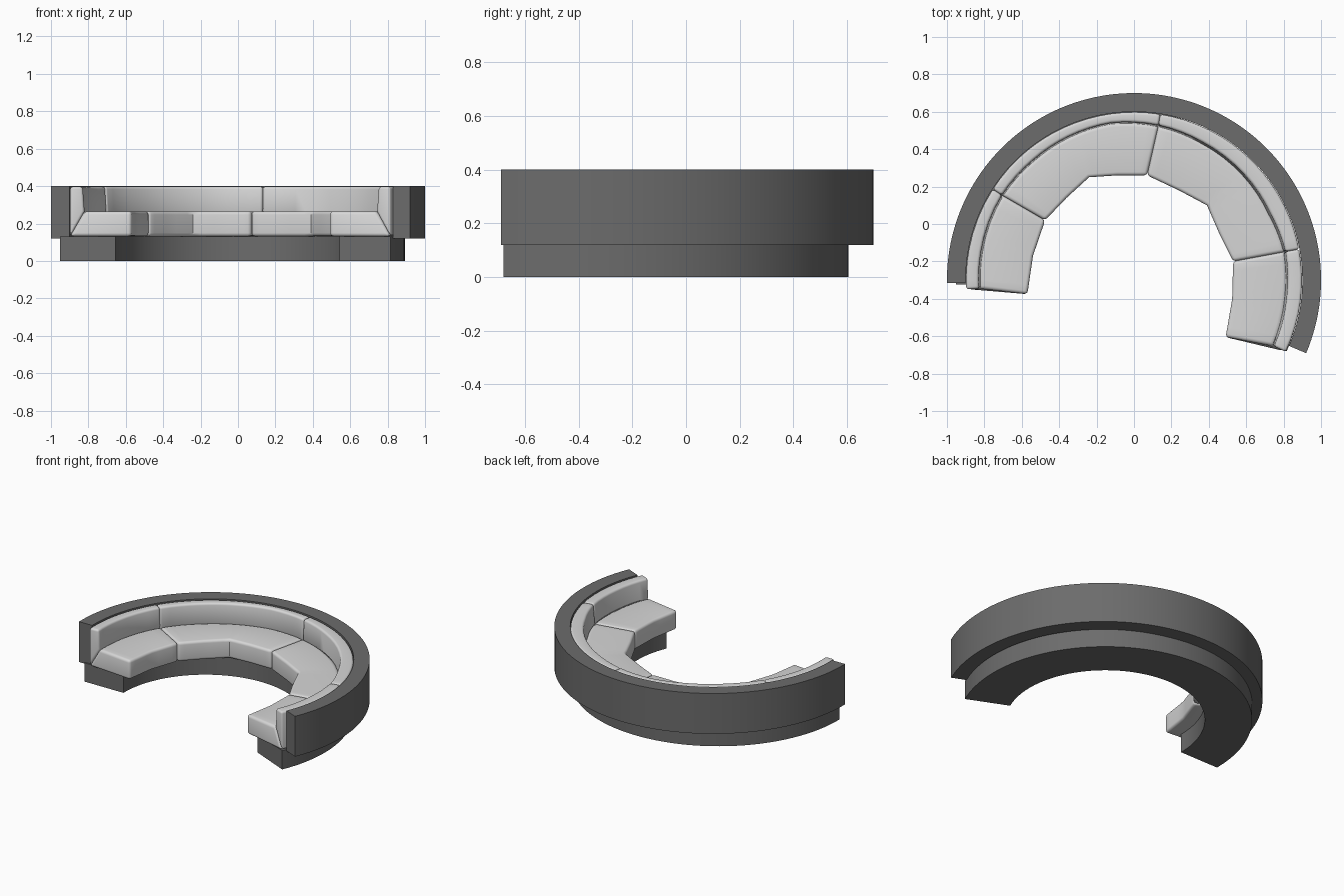
import bpy, bmesh, math
from mathutils import Vector

if "Cube" in bpy.data.objects:
    bpy.data.objects.remove(bpy.data.objects["Cube"])


def material(name, value):
    m = bpy.data.materials.new(name)
    m.diffuse_color = (value, value, value, 1)
    m.use_nodes = True
    m.node_tree.nodes["Principled BSDF"].inputs["Base Color"].default_value = m.diffuse_color
    return m


DARK = material("dark grey shell", 0.15)
LIGHT = material("light grey upholstery", 0.68)


def loft(name, sections, mat, bevel=0.0):
    """Join equal cross-sections into a closed solid with end caps."""
    bm = bmesh.new()
    rings = [[bm.verts.new(p) for p in s] for s in sections]
    n = len(rings[0])
    for a, b in zip(rings, rings[1:]):
        for i in range(n):
            j = (i + 1) % n
            bm.faces.new((a[i], a[j], b[j], b[i]))
    bm.faces.new(rings[0])
    bm.faces.new(rings[-1])
    bmesh.ops.recalc_face_normals(bm, faces=bm.faces)
    mesh = bpy.data.meshes.new(name)
    bm.to_mesh(mesh)
    bm.free()
    mesh.materials.append(mat)
    ob = bpy.data.objects.new(name, mesh)
    bpy.context.collection.objects.link(ob)
    bpy.ops.object.select_all(action='DESELECT')
    bpy.context.view_layer.objects.active = ob
    ob.select_set(True)
    if bevel:
        mod = ob.modifiers.new("rounded edges", 'BEVEL')
        mod.width = bevel
        mod.segments = 4
        mod.limit_method = 'ANGLE'
        mod.angle_limit = math.radians(50)
        bpy.ops.object.modifier_apply(modifier=mod.name)
    bpy.ops.object.shade_smooth_by_angle(angle=math.radians(35))
    return ob


def arc_band(name, cx, cy, r_in, r_out, z0, z1, a0, a1, steps=96):
    sections = []
    for k in range(steps + 1):
        a = math.radians(a0 + (a1 - a0) * k / steps)
        c, s = math.cos(a), math.sin(a)
        sections.append([(cx + r * c, cy + r * s, z) for r, z in
                         ((r_in, z0), (r_out, z0), (r_out, z1), (r_in, z1))])
    return loft(name, sections, DARK)


# Dark shell: outer wall and slightly offset plinth
arc_band("outer_wall", 0, -0.3, 0.9, 1.0, 0.12, 0.4, -23, 180.9)
arc_band("plinth", -0.03, -0.315, 0.625, 0.922, 0.0, 0.13, -23.4, 180.5)

# Cushion plan: (seat front edge, seat back edge) along each cushion
CUSHIONS = [
    [(-.57, -.375, -.82, -.345), (-.54, -.17, -.81, -.15), (-.475, .02, -.70, .15)],
    [(-.475, .02, -.70, .15), (-.36, .14, -.53, .34), (-.24, .25, -.35, .46),
     (-.09, .26, -.12, .535), (.07, .26, .13, .52)],
    [(.07, .26, .13, .52), (.24, .18, .36, .43), (.39, .10, .58, .26),
     (.46, -.06, .72, .05), (.53, -.20, .80, -.15)],
    [(.53, -.20, .80, -.15), (.525, -.40, .805, -.40), (.49, -.605, .74, -.65)],
]
CENTRE = Vector((0, -0.3))
Z_BOTTOM, Z_SEAT, Z_TOP = 0.132, 0.265, 0.397


def stations(points, sub=4):
    """Front edge runs straight, back edge follows the arc between points."""
    out = []
    for p, q in zip(points, points[1:]):
        bp, bq = Vector(p[2:]) - CENTRE, Vector(q[2:]) - CENTRE
        ap, aq = math.atan2(bp.y, bp.x), math.atan2(bq.y, bq.x)
        if ap < -math.pi / 2:
            ap += 2 * math.pi
        for k in range(sub + (q is points[-1])):
            t = k / sub
            a = ap + (aq - ap) * t
            r = bp.length + (bq.length - bp.length) * t
            d = Vector((math.cos(a), math.sin(a)))
            front = Vector(p[:2]).lerp(Vector(q[:2]), t)
            out.append((front, CENTRE + d * r, CENTRE + d * 0.898))
    return out


# Seats and backrests meet on a slanted joint
for i, points in enumerate(CUSHIONS, 1):
    seat, back = [], []
    for f, b, o in stations(points):
        top = b.lerp(o, 0.13)
        seat.append([(*f, Z_BOTTOM), (*f, Z_SEAT), (*b, Z_SEAT), (*o, Z_BOTTOM)])
        back.append([(*b, Z_SEAT), (*o, Z_BOTTOM), (*o, Z_TOP), (*top, Z_TOP)])
    loft(f"seat_cushion_{i}", seat, LIGHT, 0.018)
    loft(f"backrest_cushion_{i}", back, LIGHT, 0.014)
